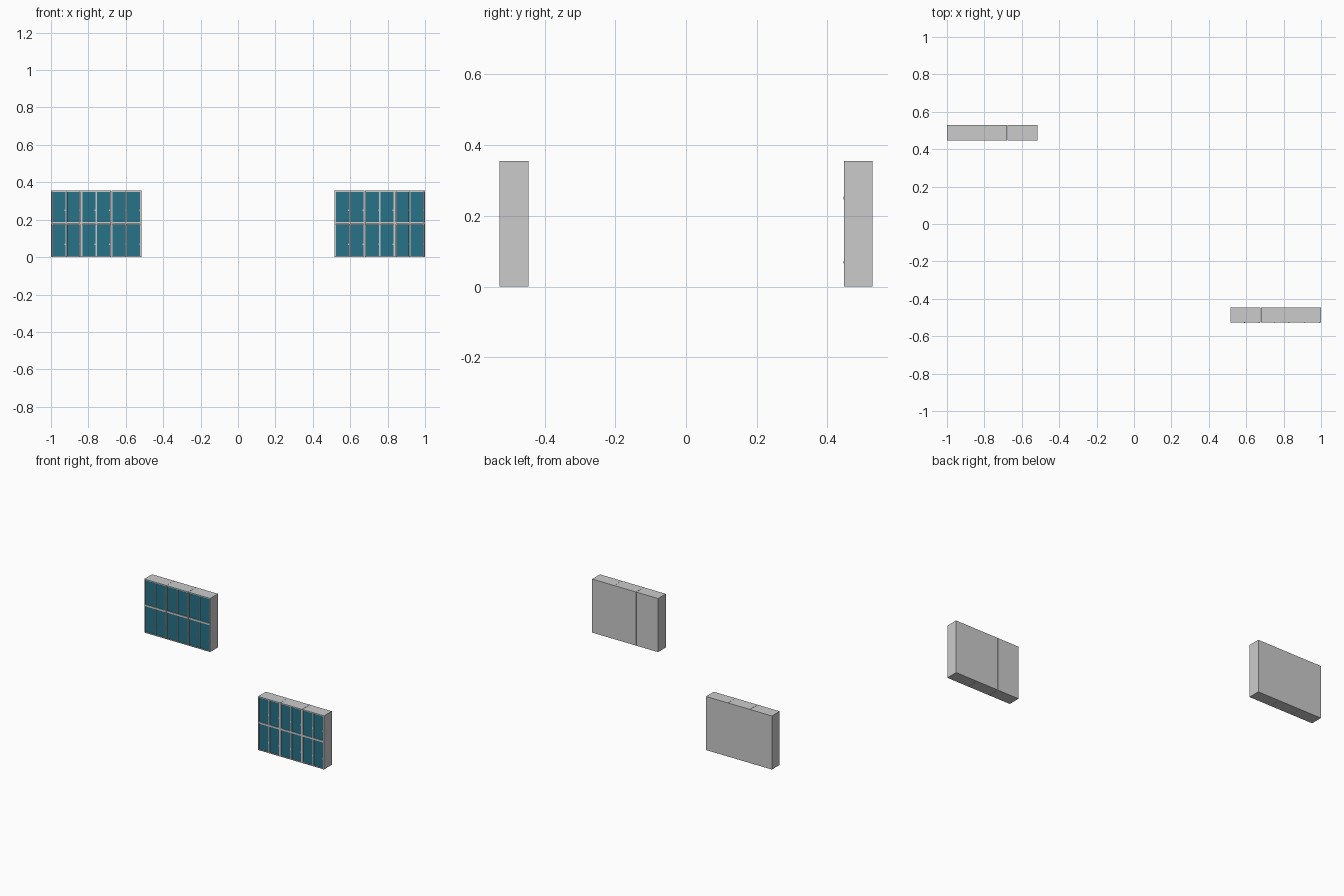
import bpy

if "Cube" in bpy.data.objects:
    bpy.data.objects.remove(bpy.data.objects["Cube"])

W, D, H = 0.1613, 0.081, 0.355   # one locker unit
T = 0.006                        # panel thickness
GAP = 0.0006

teal = bpy.data.materials.new("teal_paint")
teal.diffuse_color = (0.02, 0.17, 0.25, 1)
teal.use_nodes = True
teal.node_tree.nodes["Principled BSDF"].inputs["Base Color"].default_value = teal.diffuse_color


def boxes(name, spans, mat=None):
    """One object made of axis-aligned boxes (x0, x1, y0, y1, z0, z1)."""
    verts, faces = [], []
    for x0, x1, y0, y1, z0, z1 in spans:
        n = len(verts)
        verts += [(x, y, z) for z in (z0, z1) for y in (y0, y1) for x in (x0, x1)]
        faces += [[n + i for i in f] for f in
                  ((0, 2, 3, 1), (4, 5, 7, 6), (0, 1, 5, 4),
                   (2, 6, 7, 3), (0, 4, 6, 2), (1, 3, 7, 5))]
    mesh = bpy.data.meshes.new(name)
    mesh.from_pydata(verts, [], faces)
    obj = bpy.data.objects.new(name, mesh)
    bpy.context.collection.objects.link(obj)
    if mat:
        mesh.materials.append(mat)
    return obj


def locker_unit(x, y):
    """Two columns by two rows of doors; x, y is the front left corner."""
    a, b, back = x + GAP, x + W - GAP, y + D
    mid, shelf = (a + b) / 2, 0.182
    # carcass: sides, top, bottom, back
    boxes("locker_carcass", [
        (a, a + T, y, back, 0, H), (b - T, b, y, back, 0, H),
        (a + T, b - T, y, back, H - T, H), (a + T, b - T, y, back, 0, T),
        (a + T, b - T, back - T, back, T, H - T)])
    # upright divider and middle shelf
    boxes("locker_dividers", [
        (mid - T / 2, mid + T / 2, y, back - T, T, H - T),
        (a + T, mid - T / 2, y, back - T, shelf - T, shelf + T),
        (mid + T / 2, b - T, y, back - T, shelf - T, shelf + T)])
    # slightly inset doors with small handles at the right edge
    doors, handles = [], []
    for x0, x1 in ((a + T, mid - T / 2), (mid + T / 2, b - T)):
        for z0, z1 in ((T, shelf - T), (shelf + T, H - T)):
            doors.append((x0 + 0.001, x1 - 0.001, y + 0.002, y + 0.006,
                          z0 + 0.001, z1 - 0.001))
            zh = z0 + 0.063
            handles.append((x1 - 0.005, x1 - 0.001, y - 0.001, y + 0.003,
                            zh - 0.004, zh + 0.004))
    boxes("locker_doors", doors, teal)
    boxes("door_handles", handles)


# two banks of three units at opposite corners
for bx, by in ((-1.0, 0.447), (1.0 - 3 * W, -0.527)):
    for i in range(3):
        locker_unit(bx + i * W, by)
